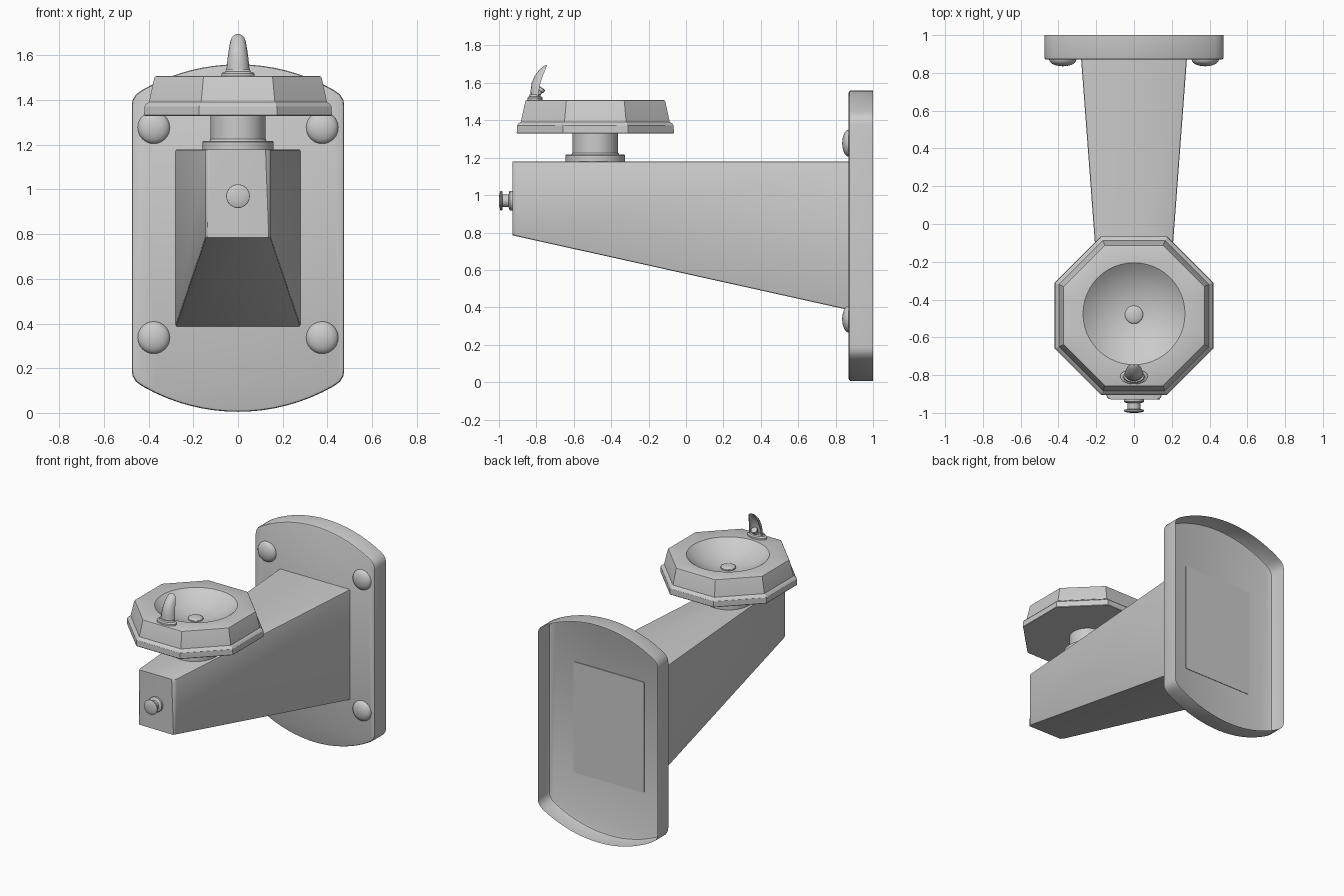
import bpy, bmesh
from math import sin, cos, pi, radians, sqrt
from mathutils import Matrix, Vector

if "Cube" in bpy.data.objects:
    bpy.data.objects.remove(bpy.data.objects["Cube"])


def finish(name, bm, angle=35):
    bmesh.ops.recalc_face_normals(bm, faces=bm.faces[:])
    me = bpy.data.meshes.new(name)
    bm.to_mesh(me)
    bm.free()
    ob = bpy.data.objects.new(name, me)
    bpy.context.collection.objects.link(ob)
    bpy.ops.object.select_all(action='DESELECT')
    ob.select_set(True)
    bpy.context.view_layer.objects.active = ob
    bpy.ops.object.shade_smooth_by_angle(angle=radians(angle))
    return ob


def loft(name, rings, start=True, end=True, angle=35):
    """Skin a stack of closed rings, with optional end caps."""
    bm = bmesh.new()
    vs = [[bm.verts.new(p) for p in r] for r in rings]
    n = len(vs[0])
    for a, b in zip(vs, vs[1:]):
        for i in range(n):
            j = (i + 1) % n
            bm.faces.new((a[i], a[j], b[j], b[i]))
    if start:
        bm.faces.new(vs[0])
    if end:
        bm.faces.new(vs[-1])
    return finish(name, bm, angle)


def lathe(name, profile, loc, tilt=0, seg=32, squash=1, start=True):
    """Revolve (radius, height) pairs; tilt turns the axis about x."""
    m = Matrix.Translation(loc) @ Matrix.Rotation(radians(tilt), 4, 'X')
    rings = [[m @ Vector((r * cos(2 * pi * i / seg), squash * r * sin(2 * pi * i / seg), h))
              for i in range(seg)] for r, h in profile]
    return loft(name, rings, start=start)


def dome(r, h, n=6):
    return [(max(r * cos(pi / 2 * i / n), 0.002), h * sin(pi / 2 * i / n)) for i in range(n + 1)]


# Wall plate: hollow, open at the back
arc = [(0.43 * (1 - i / 8), 1.56 - (0.86 - sqrt(0.86**2 - (0.43 * (1 - i / 8))**2))) for i in range(17)]
top = [(0.475, 1.375), (0.472, 1.40), (0.457, 1.425)] + arc + [(-0.457, 1.425), (-0.472, 1.40), (-0.475, 1.375)]
outline = top + [(-x, 1.565 - z) for x, z in top]


def plate_ring(y, inset):
    kx, kz = 1 - inset / 0.475, 1 - inset / 0.78
    return [(x * kx, y, 0.7825 + (z - 0.7825) * kz) for x, z in outline]


loft("wall_plate", [plate_ring(1.0, 0), plate_ring(0.882, 0), plate_ring(0.874, 0.003),
                    plate_ring(0.87, 0.011)], start=False)

# Plate bolts
for sx, side in ((-1, "left"), (1, "right")):
    for z, level in ((1.277, "upper"), (0.337, "lower")):
        lathe(f"bolt_{level}_{side}", dome(0.072, 0.035), (sx * 0.377, 0.87, z), 90, start=False)

# Tapered arm
bm = bmesh.new()
front = [bm.verts.new((x, -0.928, z)) for x, z in ((-0.145, 0.785), (0.145, 0.785), (0.145, 1.18), (-0.145, 1.18))]
back = [bm.verts.new((x, 0.875, z)) for x, z in ((-0.28, 0.385), (0.28, 0.385), (0.28, 1.18), (-0.28, 1.18))]
bm.faces.new(front)
bm.faces.new(back)
for i in range(4):
    j = (i + 1) % 4
    bm.faces.new((front[i], front[j], back[j], back[i]))
corners = [e for e in bm.edges if abs(e.verts[0].co.x - e.verts[1].co.x) < 1e-5
           and e.verts[0].co.y < 0 and e.verts[1].co.y < 0]
bmesh.ops.bevel(bm, geom=corners, offset=0.022, segments=3, profile=0.5, affect='EDGES')
rim = [e for e in bm.edges if min(v.co.y for v in e.verts) < 0.8
       and (all(v.co.z > 1.179 for v in e.verts) or all(v.co.z < 0.79 for v in e.verts))]
bmesh.ops.bevel(bm, geom=rim, offset=0.009, segments=2, profile=0.5, affect='EDGES')
finish("arm", bm)

# Pedestal under the basin
CY = -0.485
lathe("pedestal", [(0.16, 1.175), (0.16, 1.213), (0.155, 1.218), (0.128, 1.218),
                   (0.122, 1.226), (0.122, 1.335)], (0, CY, 0))

# Octagonal basin with a round bowl
N = 48


def octagon(ap, z):
    pts = []
    for i in range(N):
        a = 360 * i / N + 22.5
        r = ap / cos(radians((a + 22.5) % 45 - 22.5))
        pts.append((r * cos(radians(a)), CY + r * sin(radians(a)), z))
    return pts


def circle(r, z):
    return [(r * cos(2 * pi * i / N + pi / 8), CY + 0.01 + r * sin(2 * pi * i / N + pi / 8), z) for i in range(N)]


DEPTH, RB = 0.10, 0.27
R = (RB**2 + DEPTH**2) / (2 * DEPTH)
bowl = [circle(RB * t, 1.508 - DEPTH + R - sqrt(R * R - (RB * t)**2))
        for t in (1, 0.9, 0.78, 0.65, 0.5, 0.35, 0.18, 0.04)]
loft("basin", [octagon(0.418, 1.33), octagon(0.42, 1.333), octagon(0.419, 1.372), octagon(0.412, 1.382),
               octagon(0.398, 1.392), octagon(0.375, 1.498), octagon(0.372, 1.505), octagon(0.365, 1.508)] + bowl,
     angle=25)

# Drain button
lathe("drain", [(0.05, -0.01), (0.05, 0.006)] + [(r * 0.96, 0.006 + h) for r, h in dome(0.05, 0.012)],
      (0, CY + 0.005, 1.412), seg=24)

# Spout base, nozzle and curved guard
lathe("spout_base", [(0.073, 0), (0.073, 0.015), (0.066, 0.02), (0.058, 0.022), (0.052, 0.032)],
      (0, -0.808, 1.505), squash=0.55)
lathe("nozzle", [(0.016, 0), (0.016, 0.032), (0.022, 0.034), (0.022, 0.05), (0.012, 0.053)],
      (0, -0.80, 1.53), -35, seg=20)


def guard_ring(z, outer, inner, w):
    us = [-1 + i / 4 for i in range(9)]
    d = inner - outer
    back_arc = [(w * sin(pi / 2 * u), outer + d * (1 - cos(pi / 2 * u)), z) for u in us]
    front_arc = [(0.84 * w * sin(pi / 2 * u), outer + d * (1 - 0.62 * cos(pi / 2 * u)), z) for u in reversed(us)]
    return back_arc + front_arc


loft("spout_guard", [guard_ring(*s) for s in (
    (1.53, -0.832, -0.788, 0.052), (1.565, -0.83, -0.785, 0.049), (1.60, -0.825, -0.778, 0.045),
    (1.64, -0.808, -0.765, 0.039), (1.665, -0.788, -0.754, 0.034), (1.682, -0.77, -0.748, 0.027),
    (1.691, -0.758, -0.745, 0.018), (1.695, -0.75, -0.744, 0.008))], angle=50)

# Push button on the arm front
lathe("push_button", [(0.053, -0.005), (0.053, 0.012), (0.048, 0.017), (0.034, 0.02), (0.034, 0.052),
                      (0.050, 0.054), (0.053, 0.058), (0.052, 0.064), (0.04, 0.069), (0.02, 0.072)],
      (0, -0.928, 0.97), 90)
